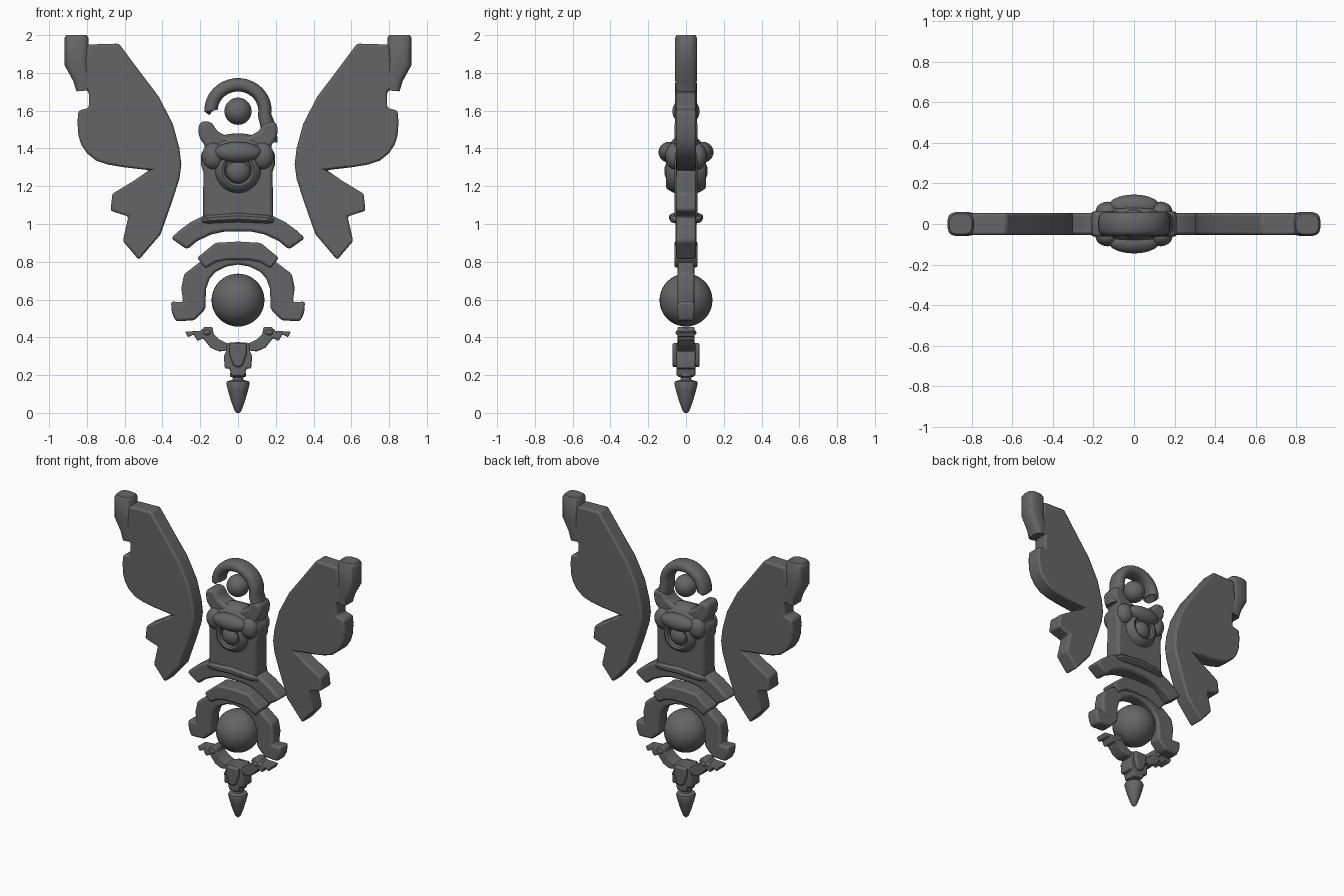
import bpy, bmesh, math
from mathutils import Vector

default = bpy.data.objects.get("Cube")
if default:
    bpy.data.objects.remove(default, do_unlink=True)

grey = bpy.data.materials.new("dark stone grey")
grey.use_nodes = True
tone = (0.13, 0.13, 0.13, 1)
grey.diffuse_color = tone
shader = next(n for n in grey.node_tree.nodes if n.type == 'BSDF_PRINCIPLED')
shader.inputs["Base Color"].default_value = tone
shader.inputs["Roughness"].default_value = 0.7


def finish(bm, name, bevel=0, segments=2, angle=35):
    """Turn a bmesh into a shaded, optionally bevelled object."""
    bmesh.ops.recalc_face_normals(bm, faces=bm.faces)
    mesh = bpy.data.meshes.new(name)
    bm.to_mesh(mesh)
    bm.free()
    mesh.materials.append(grey)
    obj = bpy.data.objects.new(name, mesh)
    bpy.context.collection.objects.link(obj)
    if bevel:
        mod = obj.modifiers.new("soft edges", 'BEVEL')
        mod.width, mod.segments = bevel, segments
        mod.limit_method = 'ANGLE'
    bpy.ops.object.select_all(action='DESELECT')
    obj.select_set(True)
    bpy.context.view_layer.objects.active = obj
    bpy.ops.object.shade_smooth_by_angle(angle=math.radians(angle))
    return obj


def both_sides(half):
    """Close a half outline running from the centre top to the centre bottom."""
    return half + [(-x, z) for x, z in reversed(half) if x > 0]


def plate(name, outline, depth, bevel=0.01, segments=2, side=1):
    """Extrude an x-z outline to +-depth in y."""
    bm = bmesh.new()
    loops = [[bm.verts.new((side * x, y, z)) for x, z in outline]
             for y in (-depth, depth)]
    for loop in loops:
        bm.faces.new(loop)
    count = len(outline)
    for i in range(count):
        j = (i + 1) % count
        bm.faces.new((loops[0][i], loops[0][j], loops[1][j], loops[1][i]))
    return finish(bm, name, bevel, segments)


def sweep(name, path, power=0.7, sides=16, side=1):
    """Sweep a rounded section along (x, z, half width, half depth) stations."""
    bm = bmesh.new()
    rings = []
    for i, (x, z, width, depth) in enumerate(path):
        a, b = path[max(i - 1, 0)], path[min(i + 1, len(path) - 1)]
        along = Vector((b[0] - a[0], 0, b[1] - a[1])).normalized()
        across = Vector((along.z, 0, -along.x))
        ring = []
        for k in range(sides):
            t = math.tau * (k + 0.5) / sides
            c, s = math.cos(t), math.sin(t)
            u = math.copysign(abs(c) ** power, c) * width
            v = math.copysign(abs(s) ** power, s) * depth
            p = Vector((x, v, z)) + across * u
            ring.append(bm.verts.new((p.x * side, p.y, p.z)))
        rings.append(ring)
    for r, q in zip(rings, rings[1:]):
        for k in range(sides):
            m = (k + 1) % sides
            bm.faces.new((r[k], r[m], q[m], q[k]))
    bm.faces.new(rings[0])
    bm.faces.new(rings[-1])
    return finish(bm, name)


def ball(name, centre, size):
    bm = bmesh.new()
    bmesh.ops.create_uvsphere(bm, u_segments=32, v_segments=20, radius=1)
    for v in bm.verts:
        v.co = Vector(centre) + Vector(size) * v.co
    return finish(bm, name, angle=60)


def lathe(name, profile, centre=(0, 0, 0), axis='Z', direction=1, steps=32):
    """Spin (radius, height) pairs around z, or around y for round bosses."""
    bm = bmesh.new()
    rings = []
    for r, h in profile:
        ring = []
        for k in range(steps):
            t = math.tau * k / steps
            u, v = r * math.cos(t), r * math.sin(t)
            p = (u, v, h) if axis == 'Z' else (u, h * direction, v)
            ring.append(bm.verts.new(Vector(centre) + Vector(p)))
        rings.append(ring)
    for a, b in zip(rings, rings[1:]):
        for k in range(steps):
            m = (k + 1) % steps
            bm.faces.new((a[k], a[m], b[m], b[k]))
    bm.faces.new(rings[0])
    bm.faces.new(rings[-1])
    return finish(bm, name)


# Vector * Vector is a dot product, so scale balls component by component
def ball(name, centre, size):
    bm = bmesh.new()
    bmesh.ops.create_uvsphere(bm, u_segments=32, v_segments=20, radius=1)
    bmesh.ops.scale(bm, vec=size, verts=bm.verts)
    bmesh.ops.translate(bm, vec=centre, verts=bm.verts)
    return finish(bm, name, angle=60)


# Wings: slab with a notched outer edge and a rounded bar at the tip
wing = [(.63, 1.955), (.8, 1.95), (.82, 1.72), (.79, 1.7), (.79, 1.615),
        (.845, 1.6), (.85, 1.54), (.845, 1.47), (.83, 1.42), (.8, 1.375),
        (.75, 1.335), (.69, 1.315), (.6, 1.3), (.47, 1.285), (.55, 1.23),
        (.665, 1.16), (.675, 1.07), (.58, 1.04), (.61, .91), (.525, .81),
        (.41, .945), (.345, 1.13), (.31, 1.24), (.3, 1.315), (.31, 1.4),
        (.345, 1.53), (.42, 1.675), (.53, 1.82)]
tip_bar = [(.855, 2, .055, .05), (.855, 1.985, .065, .06), (.855, 1.85, .065, .06),
           (.825, 1.77, .05, .058), (.82, 1.705, .035, .055)]
for label, side in (("left", 1), ("right", -1)):
    plate(label + "_wing", wing, .054, .012, 2, side)
    sweep(label + "_wing_tip", tip_bar, .6, side=side)

# Head block with ears and a rounded swelling
plate("head_block", both_sides([
    (0, 1.46), (.06, 1.465), (.11, 1.49), (.14, 1.54), (.195, 1.545), (.212, 1.51),
    (.205, 1.455), (.17, 1.41), (.198, 1.37), (.195, 1.31), (.183, 1.275),
    (.186, 1.03), (0, 1.03)]), .062, .02, 3)
ball("head_swelling", (0, 0, 1.36), (.19, .1, .12))

# Eyes with ring sockets and brows, on both faces
for label, d in (("front", -1), ("back", 1)):
    lathe(label + "_eye_socket", [(.13, .04), (.115, .075), (.1, .1), (.085, .107),
          (.072, .1), (.068, .08)], (0, 0, 1.285), 'Y', d)
    ball(label + "_eye", (0, d * .065, 1.28), (.066, .05, .066))
    ball(label + "_brow", (0, d * .09, 1.38), (.125, .055, .055))
    for s in (-1, 1):
        ball(label + "_cheek", (s * .13, d * .06, 1.36), (.06, .05, .07))

# Hook above the head, open on one side, with a small ball inside
hook = [(.17, 1.43, .04, .055), (.165, 1.5, .042, .058)]
for i in range(19):
    t = math.radians(-10 + 190 * i / 18)
    hook.append((.143 * math.cos(t), 1.6 + .137 * math.sin(t), .036, .058))
hook.append((-.137, 1.595, .024, .045))
sweep("hook", hook, .8)
ball("hook_ball", (0, 0, 1.597), (.072, .072, .072))

# Skirt under the head
plate("skirt", both_sides([
    (0, 1.05), (.18, 1.045), (.25, 1.01), (.305, .97), (.355, .925), (.27, .865),
    (.215, .91), (.14, .945), (.07, .96), (0, .96)]), .055, .015)
sweep("skirt_ledge", [(-.19, 1.015, .015, .06), (-.16, 1.025, .025, .085),
                      (0, 1.035, .028, .09), (.16, 1.025, .025, .085),
                      (.19, 1.015, .015, .06)])

# Arch around the large ball
plate("arch", both_sides([
    (0, .87), (.1, .86), (.175, .79), (.2, .8), (.285, .735), (.3, .66), (.29, .585),
    (.355, .59), (.35, .53), (.33, .485), (.23, .49), (.172, .55), (.17, .655),
    (.15, .71), (.12, .745), (.06, .775), (0, .785)]), .045, .015)
plate("arch_crown", both_sides([
    (0, .907), (.12, .9), (.217, .82), (.172, .765), (.115, .8), (.06, .81),
    (0, .81)]), .062, .012)
ball("large_ball", (0, 0, .597), (.14, .14, .14))

# Lower bracket with stepped arms
plate("bracket_arms", both_sides([
    (0, .36), (.05, .365), (.1, .39), (.13, .42), (.135, .455), (.18, .455),
    (.19, .435), (.28, .43), (.265, .4), (.235, .415), (.215, .38), (.185, .395),
    (.145, .345), (.1, .325), (.06, .33), (0, .3)]), .045, .006)
plate("bracket_hub", both_sides([
    (0, .375), (.06, .37), (.062, .33), (.075, .3), (.07, .235), (.045, .235),
    (.035, .195), (0, .195)]), .05, .008)
plate("bracket_plate", both_sides([
    (0, .37), (.045, .37), (.045, .31), (.025, .25), (0, .24)]), .072, .01)
for s in (-1, 1):
    ball("arm_knob", (s * .165, 0, .425), (.035, .055, .025))

# Pendant drop
lathe("pendant_drop", [(.006, 0), (.018, .012), (.036, .06), (.052, .115), (.062, .155),
      (.058, .167), (.03, .175), (.026, .187), (.042, .192), (.042, .21), (.025, .22)])
